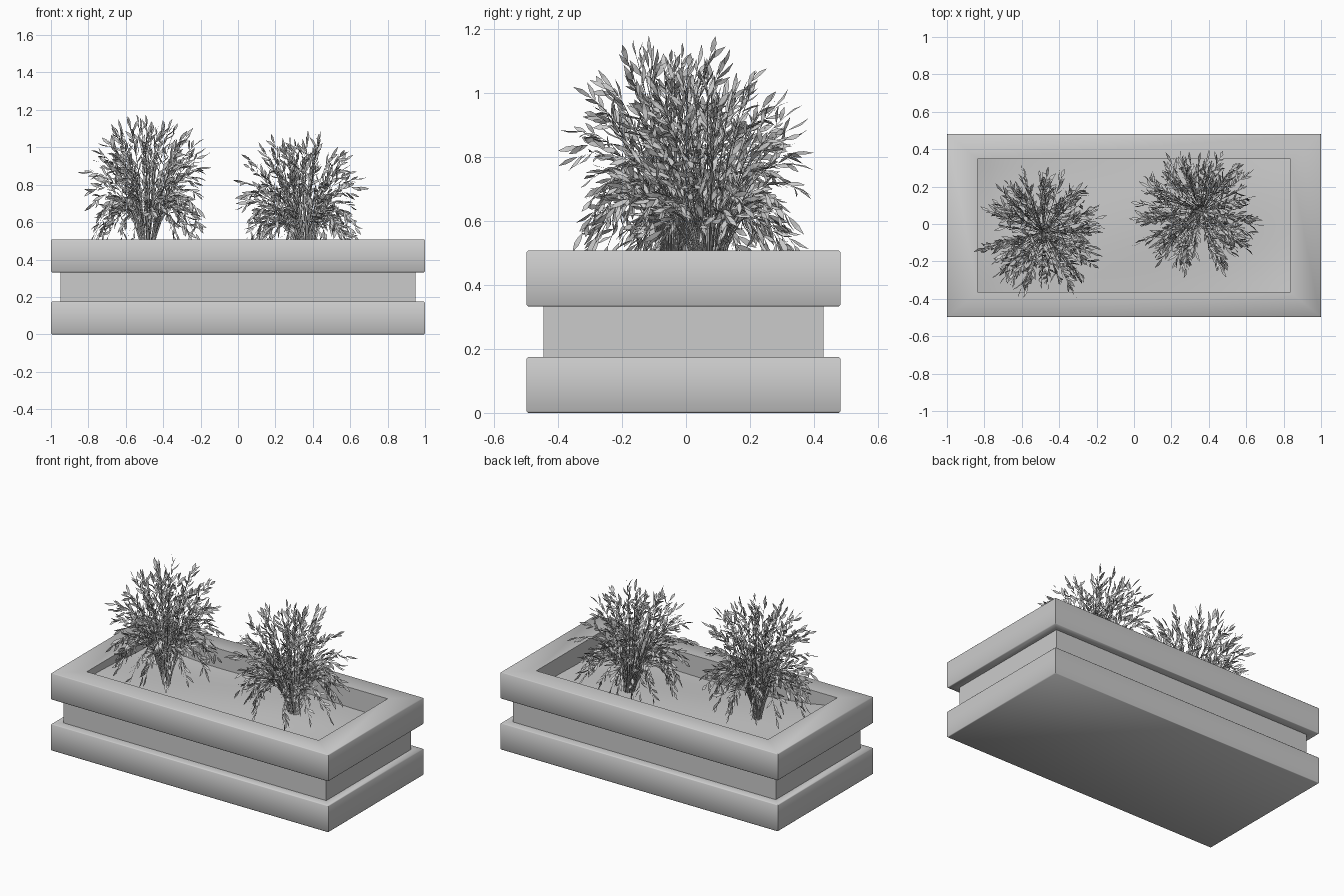
import bpy, bmesh, math, random
from mathutils import Vector

if "Cube" in bpy.data.objects:
    bpy.data.objects.remove(bpy.data.objects["Cube"])

random.seed(7)


def make_object(name, verts, faces, loc=(0, 0, 0)):
    me = bpy.data.meshes.new(name)
    me.from_pydata([tuple(v) for v in verts], [], faces)
    me.update()
    ob = bpy.data.objects.new(name, me)
    ob.location = loc
    bpy.context.collection.objects.link(ob)
    return ob


# Planter box: rectangular rings (half x, half y, z) lofted from underside to inner wall
b = 0.005
rings = [(1 - b, 0.49 - b, 0), (1, 0.49, b), (1, 0.49, 0.175 - b), (1 - b, 0.49 - b, 0.175),
         (0.948, 0.437, 0.175), (0.948, 0.437, 0.332),
         (1 - b, 0.49 - b, 0.332), (1, 0.49, 0.332 + b), (1, 0.49, 0.507 - b),
         (1 - b, 0.49 - b, 0.507), (0.836, 0.355, 0.507), (0.836, 0.355, 0.34)]
verts, faces = [], [(3, 2, 1, 0)]
for i, (hx, hy, z) in enumerate(rings):
    verts += [(-hx, -hy, z), (hx, -hy, z), (hx, hy, z), (-hx, hy, z)]
    if i:
        k = 4 * (i - 1)
        faces += [(k + j, k + (j + 1) % 4, k + 4 + (j + 1) % 4, k + 4 + j) for j in range(4)]
box = make_object("planter_box", verts, faces, (0, -0.008, 0))
bpy.context.view_layer.objects.active = box
box.select_set(True)
bpy.ops.object.shade_smooth_by_angle(angle=math.radians(50))
box.select_set(False)


# Soil: gently uneven surface inside the rim
def soil_z(x, y):
    return (0.386 - 0.03 * x + 0.012 * math.sin(4 * x + 2 * y)
            + 0.008 * math.cos(7 * y - 2 * x) + 0.035 * (x / 0.84) ** 6)


nx, ny = 28, 14
verts = []
for j in range(ny + 1):
    for i in range(nx + 1):
        x, y = -0.838 + 1.676 * i / nx, -0.364 + 0.712 * j / ny
        verts.append((x, y, soil_z(x, y)))
w = nx + 1
faces = [(j * w + i, j * w + i + 1, (j + 1) * w + i + 1, (j + 1) * w + i)
         for j in range(ny) for i in range(nx)]
soil = make_object("soil", verts, faces)
for p in soil.data.polygons:
    p.use_smooth = True


# Shrub: arching stems with lance-shaped leaves
def side_axes(d):
    s = d.cross(Vector((random.uniform(-1, 1), random.uniform(-1, 1), random.uniform(-1, 1))))
    s.normalize()
    return s, d.cross(s).normalized()


def add_leaf(verts, faces, pos, d, length, width):
    s, n = side_axes(d)
    k = len(verts)
    verts.append(pos)
    for f, g in ((0.3, 0.8), (0.6, 1.0)):
        mid = pos + d * length * f
        verts.extend([mid - s * width * g / 2, mid + s * width * g / 2])
    verts.append(pos + d * length - n * length * 0.1)
    faces.extend([(k, k + 2, k + 1), (k + 1, k + 2, k + 4, k + 3), (k + 3, k + 4, k + 5)])


def add_stem(verts, faces, path, r0, r1):
    k, n = len(verts), len(path)
    for i, p in enumerate(path):
        r = r0 + (r1 - r0) * i / (n - 1)
        for a in range(3):
            ang = a * math.tau / 3
            verts.append(p + Vector((math.cos(ang) * r, math.sin(ang) * r, 0)))
    for i in range(n - 1):
        for a in range(3):
            c = (a + 1) % 3
            faces.append((k + 3 * i + a, k + 3 * i + c, k + 3 * i + 3 + c, k + 3 * i + 3 + a))


def shrub_mesh(stems=84, leaves=13):
    verts, faces = [], []
    for i in range(stems):
        az = i * 2.39996 + random.uniform(-0.3, 0.3)
        polar = math.radians(135) * ((i + 0.5) / stems) ** 0.68
        size = random.uniform(0.84, 1.03)
        out = Vector((math.cos(az), math.sin(az), 0))
        c = math.cos(polar)
        tip_r = 0.32 * size * math.sin(polar)
        tip_z = 0.37 + 0.37 * size * math.copysign(abs(c) ** 0.8, c)
        if polar > 1.57:
            tip_r = 0.32 * size * (1 - 0.2 * (polar - 1.57))
        p0 = out * random.uniform(0, 0.018)
        p0.z = -0.02
        p1 = out * tip_r * 0.38 + Vector((0, 0, 0.48))
        p2 = out * tip_r + Vector((0, 0, tip_z))

        def at(t):
            return p0 * (1 - t) ** 2 + p1 * 2 * t * (1 - t) + p2 * t * t

        add_stem(verts, faces, [at(t / 7) for t in range(8)], 0.003, 0.001)
        for j in range(leaves):
            t = 0.4 + 0.6 * (j / (leaves - 1)) ** 0.8
            tan = (at(t + 0.02) - at(t - 0.02)).normalized()
            s, n = side_axes(tan)
            d = (tan + s * random.uniform(0.3, 1.1) * (j < leaves - 1)).normalized()
            add_leaf(verts, faces, at(t), d, random.uniform(0.045, 0.08),
                     random.uniform(0.012, 0.02))
    return verts, faces


left = make_object("left_shrub", *shrub_mesh(), loc=(-0.485, -0.045, 0.40))
right = left.copy()
right.name = "right_shrub"
right.location = (0.365, 0.07, 0.355)
right.rotation_euler = (math.radians(-5), 0, math.radians(100))
right.scale = (1, 1, 0.94)
bpy.context.collection.objects.link(right)
